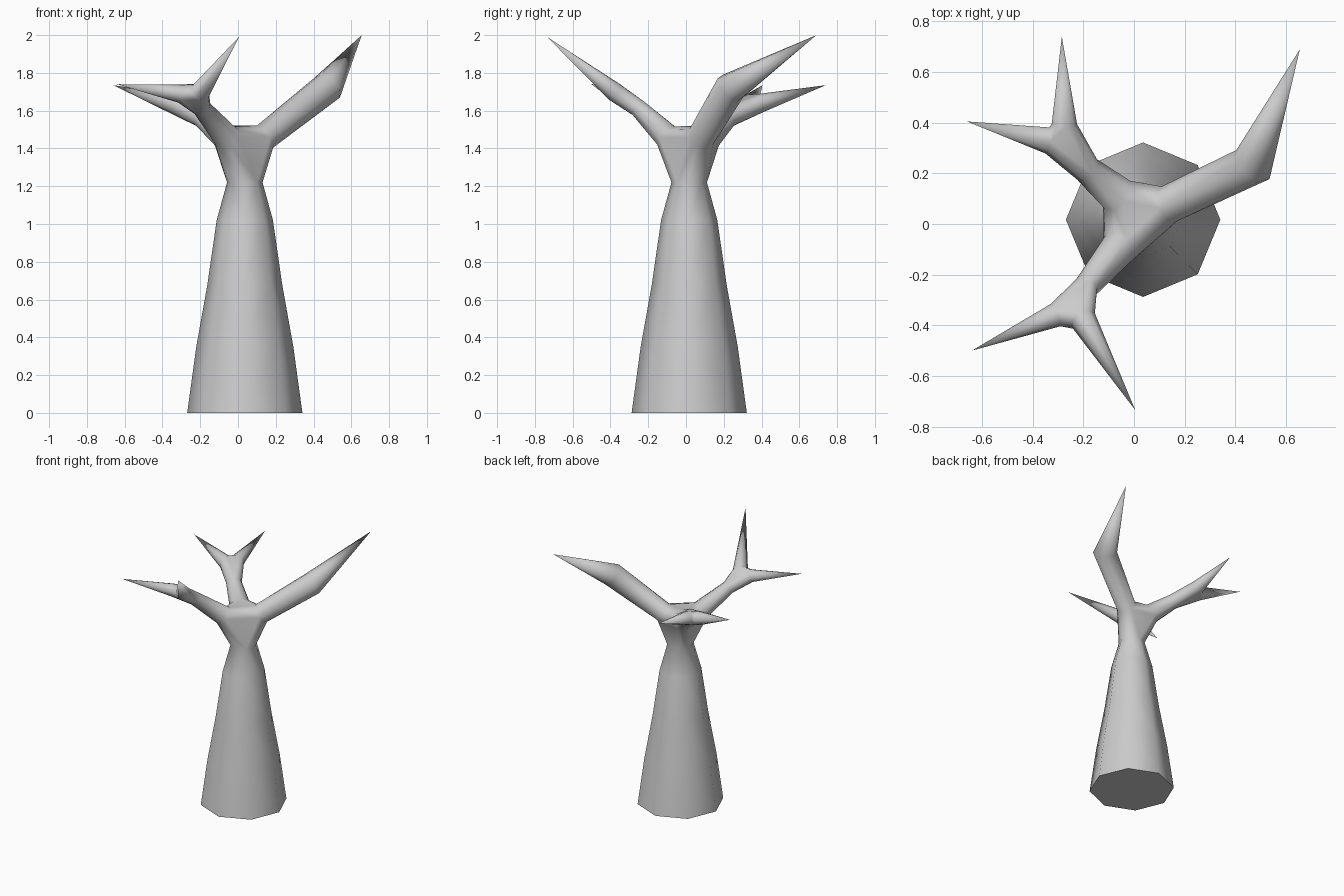
import bpy, bmesh, math
from mathutils import Vector

if "Cube" in bpy.data.objects:
    bpy.data.objects.remove(bpy.data.objects["Cube"])

bm = bmesh.new()


def ring(center, aim, radius, sides=8):
    """Regular polygon of points around center, facing the direction aim."""
    q = Vector(aim).to_track_quat('Z', 'Y')
    return [Vector(center) + q @ Vector((radius * math.cos(a), radius * math.sin(a), 0))
            for a in (2 * math.pi * i / sides for i in range(sides))]


def skin(*rings):
    """Wrap rings in a convex skin, leaving the ring mouths open."""
    owner, verts = {}, []
    for i, pts in enumerate(rings):
        for p in pts:
            v = bm.verts.new(p)
            owner[v] = i
            verts.append(v)
    bmesh.ops.convex_hull(bm, input=verts)
    faces = {f for v in verts if v.is_valid for f in v.link_faces}
    mouths = [f for f in faces if len({owner[v] for v in f.verts}) == 1]
    bmesh.ops.delete(bm, geom=mouths, context='FACES_ONLY')


def spike(base, aim, radius, tip):
    """Ring at a branch end, closed to a pointed tip."""
    r = ring(base, aim, radius)
    skin(r, [Vector(tip)])
    return r


# Trunk
trunk = [ring((0.036, 0.017, z), (0, 0, 1), r) for z, r in
         [(0, 0.305), (0.35, 0.257), (0.68, 0.198), (1.02, 0.149), (1.22, 0.094)]]
for lower, upper in zip(trunk, trunk[1:]):
    skin(lower, upper)
bm.faces.new([bm.verts.new(p) for p in reversed(trunk[0])])

# Crown joint: neck splitting into three branches
right = ring((0.14, 0.08, 1.46), (0.74, 0.33, 0.58), 0.075)
back = ring((-0.065, 0.115, 1.46), (-0.62, 0.56, 0.55), 0.075)
front = ring((-0.06, -0.095, 1.46), (-0.5, -0.58, 0.62), 0.072)
skin(trunk[-1], right, back, front)

# Right branch with one elbow
elbow = spike((0.47, 0.235, 1.72), (0.5, 0.57, 0.54), 0.087, (0.655, 0.69, 2.0))
skin(right, elbow)

# Back left branch, forked
mid = ring((-0.185, 0.215, 1.56), (-0.62, 0.6, 0.5), 0.056)
skin(back, mid)
skin(mid,
     spike((-0.342, 0.33, 1.635), (-0.95, 0.15, 0.25), 0.052, (-0.66, 0.405, 1.735)),
     spike((-0.275, 0.395, 1.64), (0, 0.95, 0.25), 0.05, (-0.285, 0.74, 1.735)))

# Front left branch, forked
mid = ring((-0.188, -0.248, 1.61), (-0.45, -0.6, 0.6), 0.05)
skin(front, mid)
skin(mid,
     spike((-0.31, -0.36, 1.69), (-0.9, -0.4, 0.15), 0.048, (-0.64, -0.5, 1.74)),
     spike((-0.2, -0.38, 1.70), (0.45, -0.75, 0.6), 0.053, (0.005, -0.735, 1.99)))

# Weld everything into one closed tree
bmesh.ops.remove_doubles(bm, verts=bm.verts[:], dist=0.0005)
loose = [e for e in bm.edges if not e.link_faces]
bmesh.ops.delete(bm, geom=loose, context='EDGES')
bmesh.ops.recalc_face_normals(bm, faces=bm.faces[:])
mesh = bpy.data.meshes.new("bare_tree")
bm.to_mesh(mesh)
bm.free()
tree = bpy.data.objects.new("bare_tree", mesh)
bpy.context.collection.objects.link(tree)
bpy.context.view_layer.objects.active = tree
tree.select_set(True)
bpy.ops.object.shade_smooth_by_angle(angle=math.radians(70))
